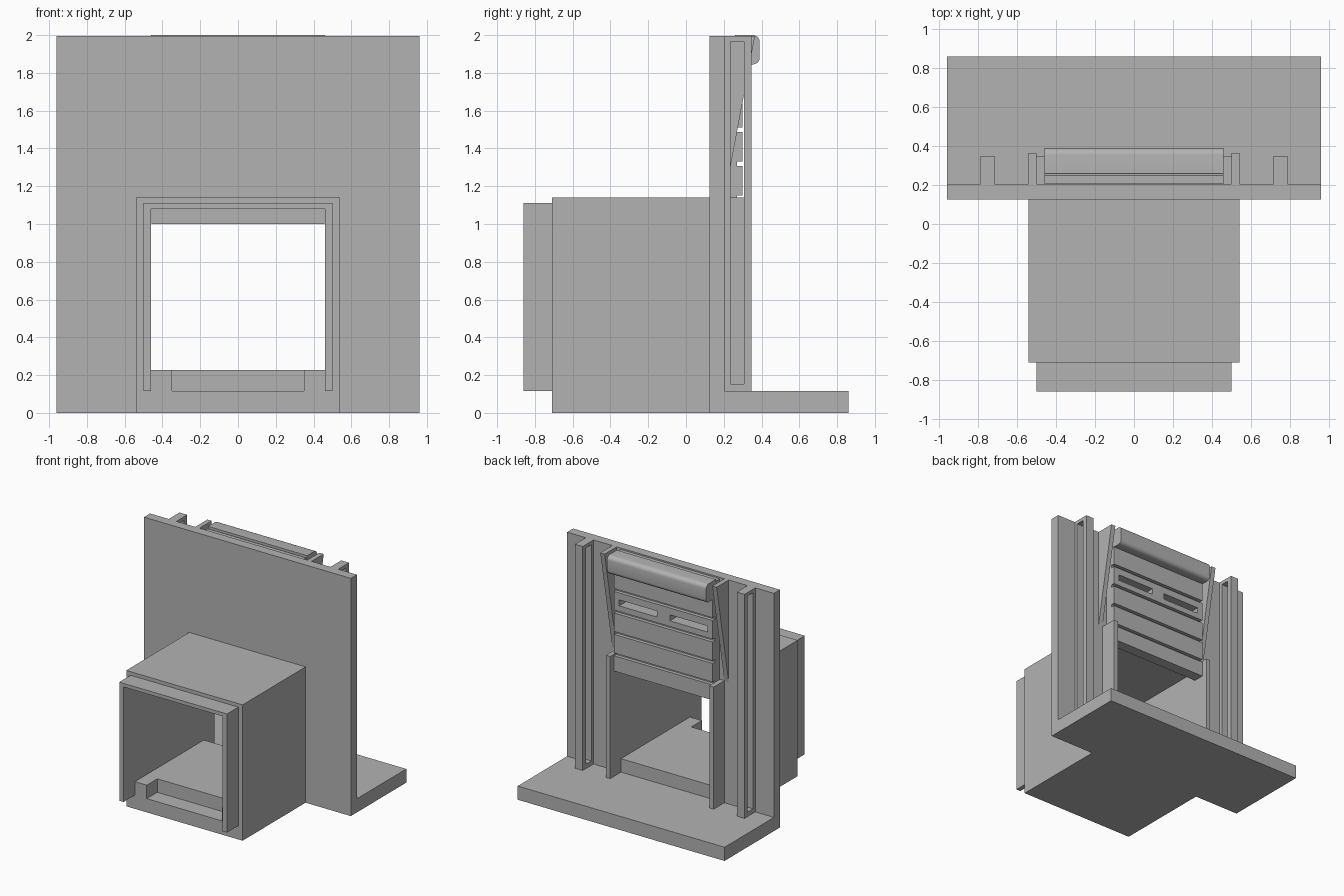
import bpy, bmesh, math

if "Cube" in bpy.data.objects:
    bpy.data.objects.remove(bpy.data.objects["Cube"])

grey = bpy.data.materials.new("plain grey")
grey.diffuse_color = (0.45, 0.45, 0.45, 1)
grey.use_nodes = True
grey.node_tree.nodes["Principled BSDF"].inputs["Base Color"].default_value = grey.diffuse_color


def prism(name, pts, axis, lo, hi):
    """Extrude a 2D outline along one axis; outline uses the other two axes in order."""
    def place(p, t):
        return {'x': (t, p[0], p[1]), 'y': (p[0], t, p[1]), 'z': (p[0], p[1], t)}[axis]
    bm = bmesh.new()
    a = [bm.verts.new(place(p, lo)) for p in pts]
    b = [bm.verts.new(place(p, hi)) for p in pts]
    bm.faces.new(a)
    bm.faces.new(b[::-1])
    n = len(pts)
    for i in range(n):
        bm.faces.new((a[i], b[i], b[(i + 1) % n], a[(i + 1) % n]))
    bmesh.ops.recalc_face_normals(bm, faces=bm.faces[:])
    me = bpy.data.meshes.new(name)
    bm.to_mesh(me)
    bm.free()
    me.materials.append(grey)
    ob = bpy.data.objects.new(name, me)
    bpy.context.collection.objects.link(ob)
    return ob


def rect(a0, a1, b0, b1):
    return [(a0, b0), (a1, b0), (a1, b1), (a0, b1)]


def arch(xo, zo, xi, zi, z0):
    """Upside-down U outline."""
    return [(-xo, z0), (-xi, z0), (-xi, zi), (xi, zi), (xi, z0), (xo, z0), (xo, zo), (-xo, zo)]


def cut(ob, cutter):
    m = ob.modifiers.new("cut", 'BOOLEAN')
    m.object = cutter
    m.operation = 'DIFFERENCE'
    m.solver = 'EXACT'
    cutter.hide_render = True
    cutter.hide_viewport = True


W, WF, WB, BASE = 0.96, 0.125, 0.205, 0.115   # wall half width, front, back, base height
IN, MID, OUT = 0.46, 0.50, 0.54               # opening, sleeve and tunnel half widths

# T-shaped base, wall with opening, tunnel and front sleeve
prism("base", [(-OUT, -0.71), (OUT, -0.71), (OUT, WF), (W, WF), (W, 0.86),
               (-W, 0.86), (-W, WF), (-OUT, WF)], 'z', 0, BASE)
prism("wall", arch(W, 1.995, IN, 1.08, BASE), 'y', WF, WB)
prism("tunnel", arch(OUT, 1.14, IN, 1.08, BASE), 'y', -0.71, WF)
prism("front_sleeve", arch(MID, 1.11, IN, 1.08, BASE), 'y', -0.86, -0.71)

# raised tunnel floor with a notch at the front
prism("tunnel_floor", [(-IN, -0.71), (-0.35, -0.71), (-0.35, -0.57), (0.35, -0.57),
                       (0.35, -0.71), (IN, -0.71), (IN, WB), (-IN, WB)], 'z', BASE, 0.228)

for s, side in ((-1, "left"), (1, "right")):
    # slotted upright ribs
    xs = sorted((s * 0.715, s * 0.787))
    rib = prism(side + "_rib", rect(WB, 0.348, BASE, 1.995), 'x', *xs)
    cut(rib, prism(side + "_rib_cutter", rect(0.235, 0.308, 0.152, 1.965), 'x',
                   xs[0] - 0.1, xs[1] + 0.1))
    # short guide posts and tapered fins above them
    prism(side + "_post", rect(WB, 0.348, BASE, 1.14), 'x', *sorted((s * IN, s * MID)))
    prism(side + "_fin", [(WB, 1.14), (0.365, 1.995), (WB, 1.995)], 'x',
          *sorted((s * MID, s * OUT)))

# sliding door: grooved back face
door_back = 0.30
prof = [(WB + 0.003, 1.0), (door_back, 1.0)]
for i in range(4):
    z = 1.14 + 0.18 * i
    prof += [(door_back, z - 0.012), (door_back - 0.03, z - 0.012),
             (door_back - 0.03, z + 0.012), (door_back, z + 0.012)]
prof += [(door_back, 1.9), (0.25, 1.985), (WB + 0.003, 1.985)]
door = prism("door", prof, 'x', -IN + 0.002, IN - 0.002)
for x0, x1, n in ((0.06, 0.41, "right"), (-0.41, -0.06, "left")):
    cut(door, prism(n + "_door_slot_cutter", rect(0.15, 0.4, 1.56, 1.61), 'x', x0, x1))

# rounded grip along the top of the door
def arc(cy, cz, r, a0, a1, n=5):
    return [(cy + r * math.cos(math.radians(a0 + (a1 - a0) * i / n)),
             cz + r * math.sin(math.radians(a0 + (a1 - a0) * i / n))) for i in range(n + 1)]

grip = prism("door_grip", [(0.26, 1.85), (0.33, 1.845)] + arc(0.355, 1.88, 0.035, -90, 0)
             + arc(0.355, 1.965, 0.035, 0, 90) + [(0.26, 2.0)], 'x', -IN, IN)
bpy.context.view_layer.objects.active = grip
grip.select_set(True)
bpy.ops.object.shade_smooth_by_angle(angle=math.radians(35))
